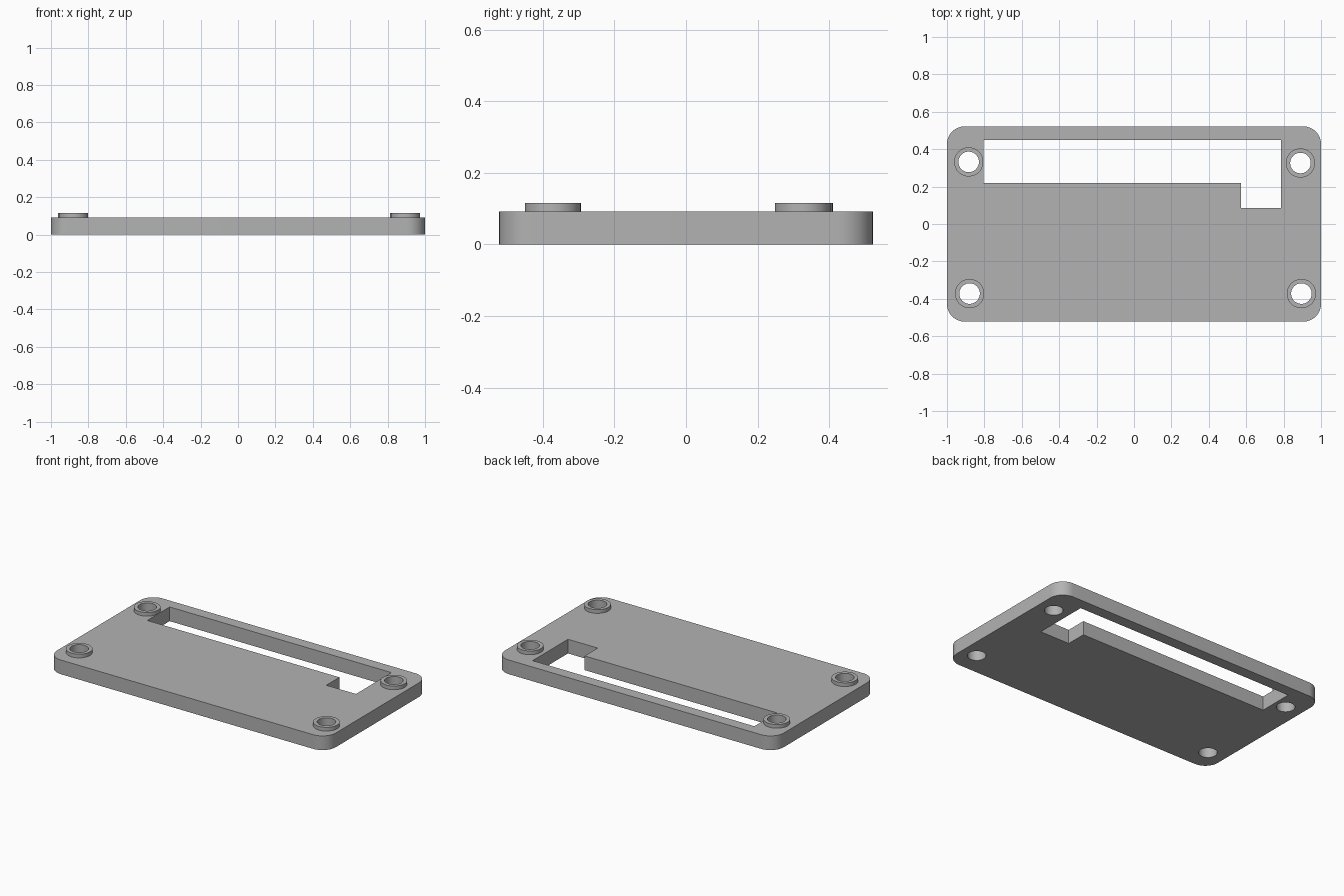
import bpy, bmesh
from math import cos, sin, pi

cube = bpy.data.objects.get("Cube")
if cube:
    bpy.data.objects.remove(cube)

grey = bpy.data.materials.new("plain grey")
grey.use_nodes = True
grey.diffuse_color = (0.45, 0.45, 0.45, 1)
grey.node_tree.nodes["Principled BSDF"].inputs["Base Color"].default_value = grey.diffuse_color


def arc(x, y, r, start, end, steps):
    angles = [start + (end - start) * i / steps for i in range(steps + 1)]
    return [(x + r * cos(a), y + r * sin(a)) for a in angles]


def circle(x, y, r):
    return arc(x, y, r, 0, 2 * pi, 48)[:-1]


def prism(name, outline, z0, z1):
    """Extrude a counter-clockwise outline into a closed solid."""
    bm = bmesh.new()
    face = bm.faces.new([bm.verts.new((x, y, z0)) for x, y in outline])
    top = bmesh.ops.extrude_face_region(bm, geom=[face])["geom"]
    verts = [v for v in top if isinstance(v, bmesh.types.BMVert)]
    bmesh.ops.translate(bm, verts=verts, vec=(0, 0, z1 - z0))
    bmesh.ops.recalc_face_normals(bm, faces=bm.faces)
    mesh = bpy.data.meshes.new(name)
    bm.to_mesh(mesh)
    bm.free()
    mesh.materials.append(grey)
    obj = bpy.data.objects.new(name, mesh)
    bpy.context.collection.objects.link(obj)
    return obj


def select(obj):
    bpy.ops.object.select_all(action="DESELECT")
    obj.select_set(True)
    bpy.context.view_layer.objects.active = obj


def cut(obj, outline):
    """Cut an outline straight through a solid."""
    cutter = prism("cutter", outline, -0.1, 0.3)
    mod = obj.modifiers.new("cut", "BOOLEAN")
    mod.operation, mod.solver, mod.object = "DIFFERENCE", "EXACT", cutter
    select(obj)
    bpy.ops.object.modifier_apply(modifier=mod.name)
    bpy.data.objects.remove(cutter)


def smooth(obj):
    select(obj)
    bpy.ops.object.shade_smooth_by_angle(angle=pi / 6)


THICK, BOSS_TOP = 0.092, 0.116
HALF_W, HALF_D, CORNER = 1.0, 0.522, 0.095
BOSSES = {
    "back_right": (-0.884, 0.332),
    "back_left": (0.89, 0.326),
    "front_right": (-0.879, -0.372),
    "front_left": (0.895, -0.372),
}

# Rounded base plate
outline = []
for i, (sx, sy) in enumerate([(1, 1), (-1, 1), (-1, -1), (1, -1)]):
    outline += arc(sx * (HALF_W - CORNER), sy * (HALF_D - CORNER), CORNER,
                   i * pi / 2, (i + 1) * pi / 2, 12)
plate = prism("base_plate", outline, 0, THICK)

# Long slot with a step at one end
cut(plate, [(-0.805, 0.22), (0.573, 0.22), (0.573, 0.086),
            (0.786, 0.086), (0.786, 0.449), (-0.805, 0.449)])

# Screw holes with raised ring bosses
for name, (x, y) in BOSSES.items():
    cut(plate, circle(x, y, 0.055))
    boss = prism(name + "_boss", circle(x, y, 0.078), THICK, BOSS_TOP)
    cut(boss, circle(x, y, 0.055))
    smooth(boss)
smooth(plate)
